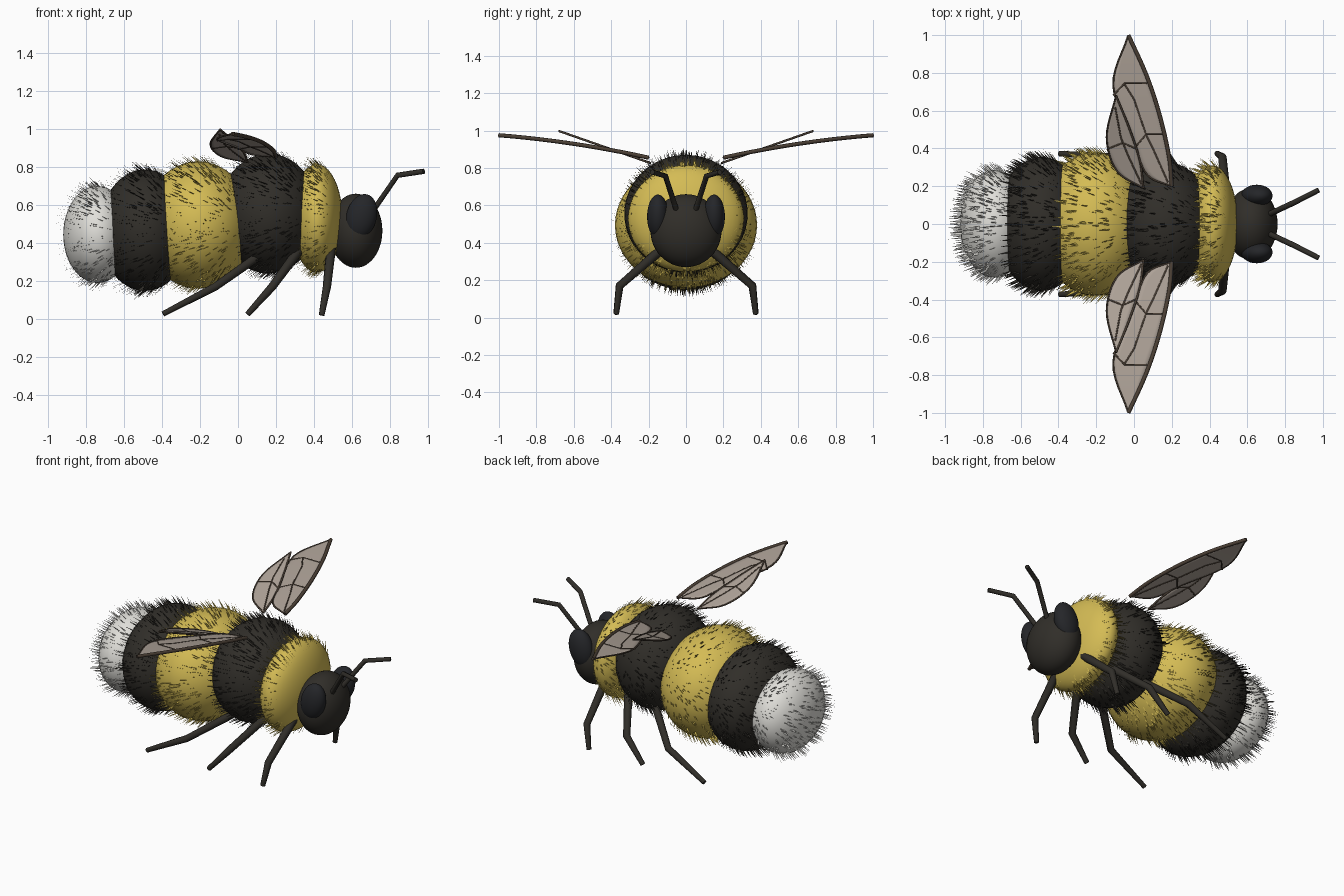
import bpy, bmesh, math, random
from mathutils import Vector, Matrix

if "Cube" in bpy.data.objects:
    bpy.data.objects.remove(bpy.data.objects["Cube"])
random.seed(7)


def material(name, rgb):
    m = bpy.data.materials.new(name)
    m.diffuse_color = (*rgb, 1)
    m.use_nodes = True
    m.node_tree.nodes["Principled BSDF"].inputs["Base Color"].default_value = m.diffuse_color
    return m


BLACK = material("black", (0.03, 0.027, 0.022))
YELLOW = material("yellow", (0.66, 0.50, 0.09))
WHITE = material("white", (0.75, 0.74, 0.70))
EYE = material("eye", (0.018, 0.019, 0.022))
WING = material("wing", (0.42, 0.36, 0.31))
VEIN = material("vein", (0.07, 0.05, 0.035))


def finish(name, bm, mat, smooth=True):
    me = bpy.data.meshes.new(name)
    bm.to_mesh(me)
    bm.free()
    for p in me.polygons:
        p.use_smooth = smooth
    me.materials.append(mat)
    ob = bpy.data.objects.new(name, me)
    bpy.context.collection.objects.link(ob)
    return ob


def ellipsoid(name, center, radii, mat, tilt=0.0):
    bm = bmesh.new()
    bmesh.ops.create_uvsphere(bm, u_segments=40, v_segments=24, radius=1)
    bm.transform(Matrix.Translation(center) @ Matrix.Rotation(tilt, 4, 'Y')
                 @ Matrix.Diagonal((*radii, 1)))
    return finish(name, bm, mat)


def tube(name, points, radii, mat):
    cu = bpy.data.curves.new(name, 'CURVE')
    cu.dimensions = '3D'
    cu.bevel_depth = 1.0
    cu.bevel_resolution = 2
    cu.use_fill_caps = True
    sp = cu.splines.new('POLY')
    sp.points.add(len(points) - 1)
    for i, p in enumerate(points):
        sp.points[i].co = (*p, 1)
        sp.points[i].radius = radii[i] if isinstance(radii, (list, tuple)) else radii
    cu.materials.append(mat)
    ob = bpy.data.objects.new(name, cu)
    bpy.context.collection.objects.link(ob)
    return ob


# Body segments: name, center, radii, material, hair count
SEGMENTS = [
    ("tail", (-0.74, 0, 0.445), (0.18, 0.285, 0.255), WHITE, 650),
    ("rear_abdomen_band", (-0.49, 0, 0.468), (0.24, 0.355, 0.32), BLACK, 900),
    ("front_abdomen_band", (-0.21, 0, 0.495), (0.29, 0.38, 0.335), YELLOW, 1000),
    ("thorax", (0.16, 0, 0.555), (0.265, 0.33, 0.315), BLACK, 900),
    ("collar", (0.415, 0, 0.53), (0.135, 0.31, 0.285), YELLOW, 700),
]


def inside_other(p, own):
    return any(n != own and sum(((p[i] - c[i]) / r[i]) ** 2 for i in range(3)) < 1
               for n, c, r, _, _ in SEGMENTS)


# Fur: thin backswept blades scattered over each segment
def fur(name, center, radii, mat, count):
    bm = bmesh.new()
    for _ in range(count):
        d = Vector([random.gauss(0, 1) for _ in range(3)]).normalized()
        p = Vector([center[i] + radii[i] * d[i] for i in range(3)])
        if inside_other(p, name):
            continue
        n = Vector([d[i] / radii[i] for i in range(3)]).normalized()
        side = n.cross(Vector((0, 0, 1))).normalized() * 0.005
        sweep = (n * 0.65 + Vector((-0.75, 0, 0))).normalized()
        root = p - n * 0.005
        tip = p + sweep * random.uniform(0.045, 0.075)
        bm.faces.new([bm.verts.new(v) for v in (root - side, root + side, tip)])
    finish(name + "_fur", bm, mat, False)


for seg in SEGMENTS:
    ellipsoid(*seg[:4])
    fur(*seg)

ellipsoid("head", (0.62, 0, 0.465), (0.14, 0.19, 0.195), BLACK)


# Wing helpers: smooth 2D edges, lifted by a height function
def smooth_path(pts, steps=6):
    pts = [Vector(p) for p in pts]
    ext = [2 * pts[0] - pts[1]] + pts + [2 * pts[-1] - pts[-2]]
    out = []
    for i in range(1, len(ext) - 2):
        a, b, c, d = ext[i - 1:i + 3]
        for k in range(steps):
            t = k / steps
            out.append(0.5 * (2 * b + (c - a) * t + (2 * a - 5 * b + 4 * c - d) * t * t
                              + (3 * b - a - 3 * c + d) * t ** 3))
    return out + [pts[-1]]


def fore_height(y):
    t = y - 0.2
    return 0.855 + 0.22 * t - 0.0875 * t * t


def hind_height(y):
    return 0.83 + 0.35 * (y - 0.2)


FORE = dict(
    lead=[(0.2, 0.2), (0.185, 0.36), (0.135, 0.58), (0.065, 0.79), (-0.03, 1.0)],
    trail=[(0.2, 0.2), (0.07, 0.26), (0.0, 0.43), (-0.11, 0.73), (-0.03, 1.0)],
    veins=[[(0.18, 0.22), (0.1, 0.4), (0.065, 0.47), (-0.0, 0.66), (-0.05, 0.74)],
           [(0.0, 0.4), (0.065, 0.475), (0.15, 0.475)],
           [(-0.11, 0.68), (-0.05, 0.745), (0.07, 0.745)]],
    height=fore_height, rim=0.011)
HIND = dict(
    lead=[(0.05, 0.19), (0.03, 0.34), (-0.03, 0.52), (-0.095, 0.68)],
    trail=[(0.05, 0.19), (-0.09, 0.28), (-0.145, 0.46), (-0.095, 0.68)],
    veins=[[(0.04, 0.21), (-0.03, 0.36), (-0.07, 0.46), (-0.1, 0.62)],
           [(-0.135, 0.4), (-0.06, 0.43), (0.01, 0.4)]],
    height=hind_height, rim=0.006)


def wing(name, s, lead, trail, veins, height, rim):
    lift = lambda p: Vector((p[0], s * p[1], height(p[1])))
    a, b = smooth_path(lead), smooth_path(trail)
    bm = bmesh.new()
    rows = [[bm.verts.new(lift(p.lerp(q, k / 6))) for k in range(7)] for p, q in zip(a, b)]
    for r0, r1 in zip(rows, rows[1:]):
        for k in range(6):
            bm.faces.new((r0[k], r0[k + 1], r1[k + 1], r1[k]))
    bmesh.ops.remove_doubles(bm, verts=bm.verts, dist=1e-5)
    bmesh.ops.recalc_face_normals(bm, faces=bm.faces)
    ob = finish(name, bm, WING)
    sol = ob.modifiers.new("thickness", 'SOLIDIFY')
    sol.thickness, sol.offset = 0.004, 0
    tube(name + "_leading_edge", [lift(p) for p in a], rim, VEIN)
    tube(name + "_trailing_edge", [lift(p) for p in b], 0.005, VEIN)
    for i, v in enumerate(veins):
        tube(f"{name}_vein_{i + 1}", [lift(p) for p in v], 0.005, VEIN)


# Legs: hip, knee, foot
LEGS = {
    "front_leg": [(0.49, 0.12, 0.375), (0.468, 0.355, 0.17), (0.44, 0.373, 0.02)],
    "middle_leg": [(0.33, 0.12, 0.375), (0.18, 0.355, 0.17), (0.05, 0.373, 0.025)],
    "hind_leg": [(0.17, 0.12, 0.375), (-0.12, 0.355, 0.17), (-0.395, 0.373, 0.027)],
}
ANTENNA = [(0.69, 0.04, 0.54), (0.84, 0.11, 0.757), (0.978, 0.18, 0.778)]

# Paired parts
for s, label in ((1, "left"), (-1, "right")):
    flip = lambda pts: [(x, s * y, z) for x, y, z in pts]
    for name, pts in LEGS.items():
        tube(f"{label}_{name}", flip(pts), [0.026, 0.022, 0.015], BLACK)
    tube(f"{label}_antenna", flip(ANTENNA), [0.015, 0.015, 0.014], BLACK)
    ellipsoid(f"{label}_eye", (0.65, s * 0.15, 0.54), (0.08, 0.058, 0.12), EYE, 0.25)
    wing(f"{label}_forewing", s, **FORE)
    wing(f"{label}_hindwing", s, **HIND)
